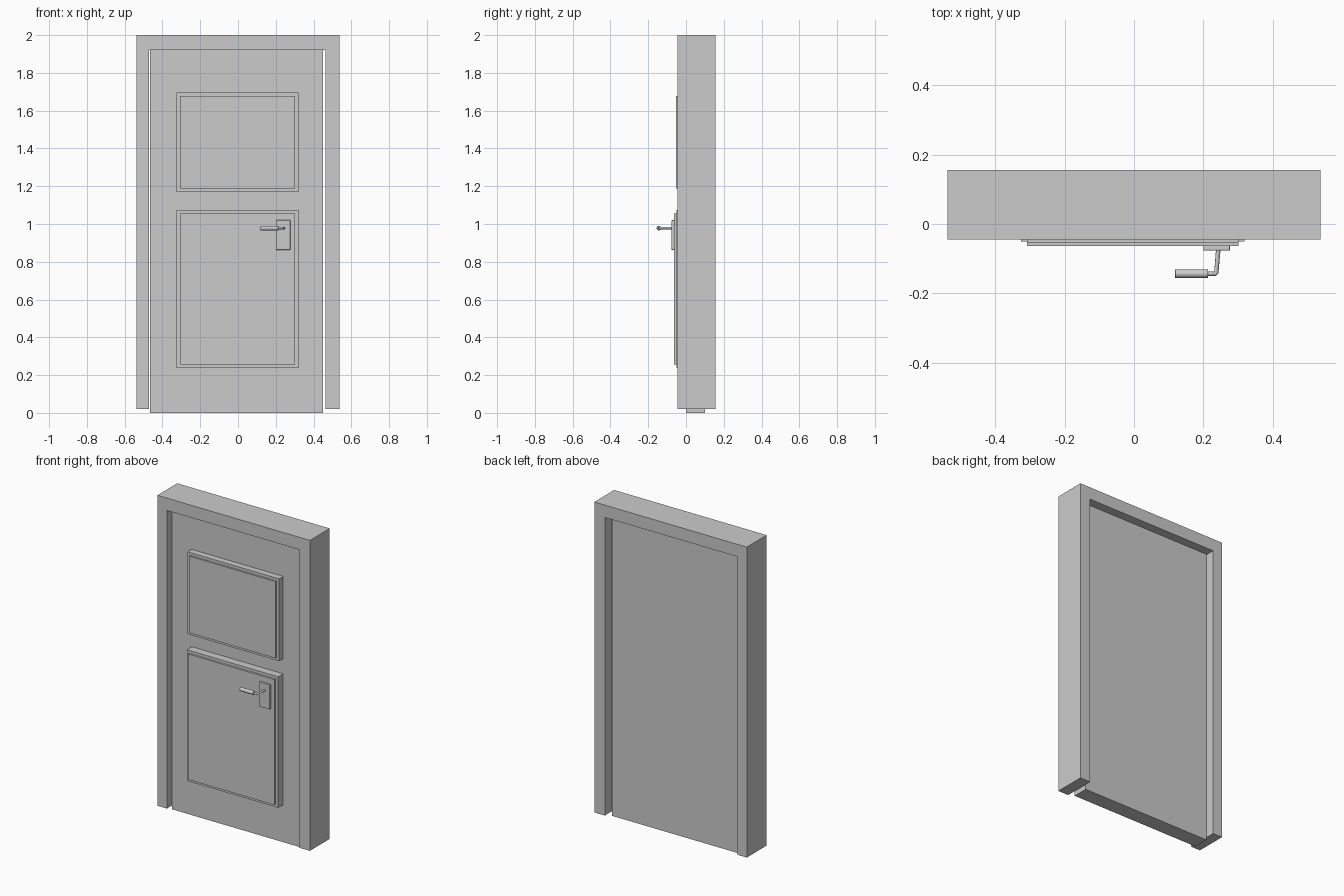
import bpy, bmesh
from math import pi

if "Cube" in bpy.data.objects:
    bpy.data.objects.remove(bpy.data.objects["Cube"])


def box(name, x, y, z, bevel=0):
    bm = bmesh.new()
    bmesh.ops.create_cube(bm, size=1)
    for v in bm.verts:
        for i, (a, b) in enumerate((x, y, z)):
            v.co[i] = (a + b) / 2 + v.co[i] * (b - a)
    me = bpy.data.meshes.new(name)
    bm.to_mesh(me)
    bm.free()
    ob = bpy.data.objects.new(name, me)
    bpy.context.collection.objects.link(ob)
    if bevel:
        m = ob.modifiers.new("bevel", 'BEVEL')
        m.width, m.segments = bevel, 2
    return ob


# Door frame: one U-shaped profile extruded through the wall depth
F, B = -0.044, 0.156
outline = [(-0.538, 0.02), (-0.538, 2), (0.538, 2), (0.538, 0.02),
           (0.464, 0.02), (0.464, 1.921), (-0.471, 1.921), (-0.471, 0.02)]
bm = bmesh.new()
face = bm.faces.new([bm.verts.new((x, F, z)) for x, z in outline])
ext = bmesh.ops.extrude_face_region(bm, geom=[face])
for v in ext["geom"]:
    if isinstance(v, bmesh.types.BMVert):
        v.co.y = B
bmesh.ops.recalc_face_normals(bm, faces=bm.faces)
me = bpy.data.meshes.new("door_frame")
bm.to_mesh(me)
bm.free()
bpy.context.collection.objects.link(bpy.data.objects.new("door_frame", me))

# Door leaf, set back in the frame
box("door_leaf", (-0.466, 0.451), (0, 0.1), (0, 1.92))

# Stepped raised panels
for name, z0, z1, y_out, y_in in (("upper", 1.17, 1.695, -0.041, -0.053),
                                  ("lower", 0.238, 1.074, -0.05, -0.063)):
    box(name + "_panel_border", (-0.326, 0.319), (y_out, 0), (z0, z1))
    box(name + "_panel_field", (-0.308, 0.301), (y_in, y_out),
        (z0 + 0.018, z1 - 0.018))

# Handle back plate
box("handle_plate", (0.2, 0.277), (-0.077, -0.062), (0.863, 1.02), 0.003)

# Bent lever stem
cu = bpy.data.curves.new("lever_stem", 'CURVE')
cu.dimensions = '3D'
cu.bevel_depth, cu.bevel_resolution, cu.use_fill_caps = 0.0065, 3, True
sp = cu.splines.new('POLY')
path = [(0.243, -0.074), (0.2375, -0.14), (0.234, -0.1435), (0.205, -0.1435)]
sp.points.add(len(path) - 1)
for p, (x, y) in zip(sp.points, path):
    p.co = (x, y, 0.978, 1)
bpy.context.collection.objects.link(bpy.data.objects.new("lever_stem", cu))

# Cylindrical lever grip
bpy.ops.mesh.primitive_cylinder_add(vertices=24, radius=0.012, depth=0.096,
                                    location=(0.166, -0.1435, 0.978),
                                    rotation=(0, pi / 2, 0))
grip = bpy.context.object
grip.name = "lever_grip"
m = grip.modifiers.new("bevel", 'BEVEL')
m.width, m.segments = 0.002, 2
bpy.ops.object.shade_smooth_by_angle()
